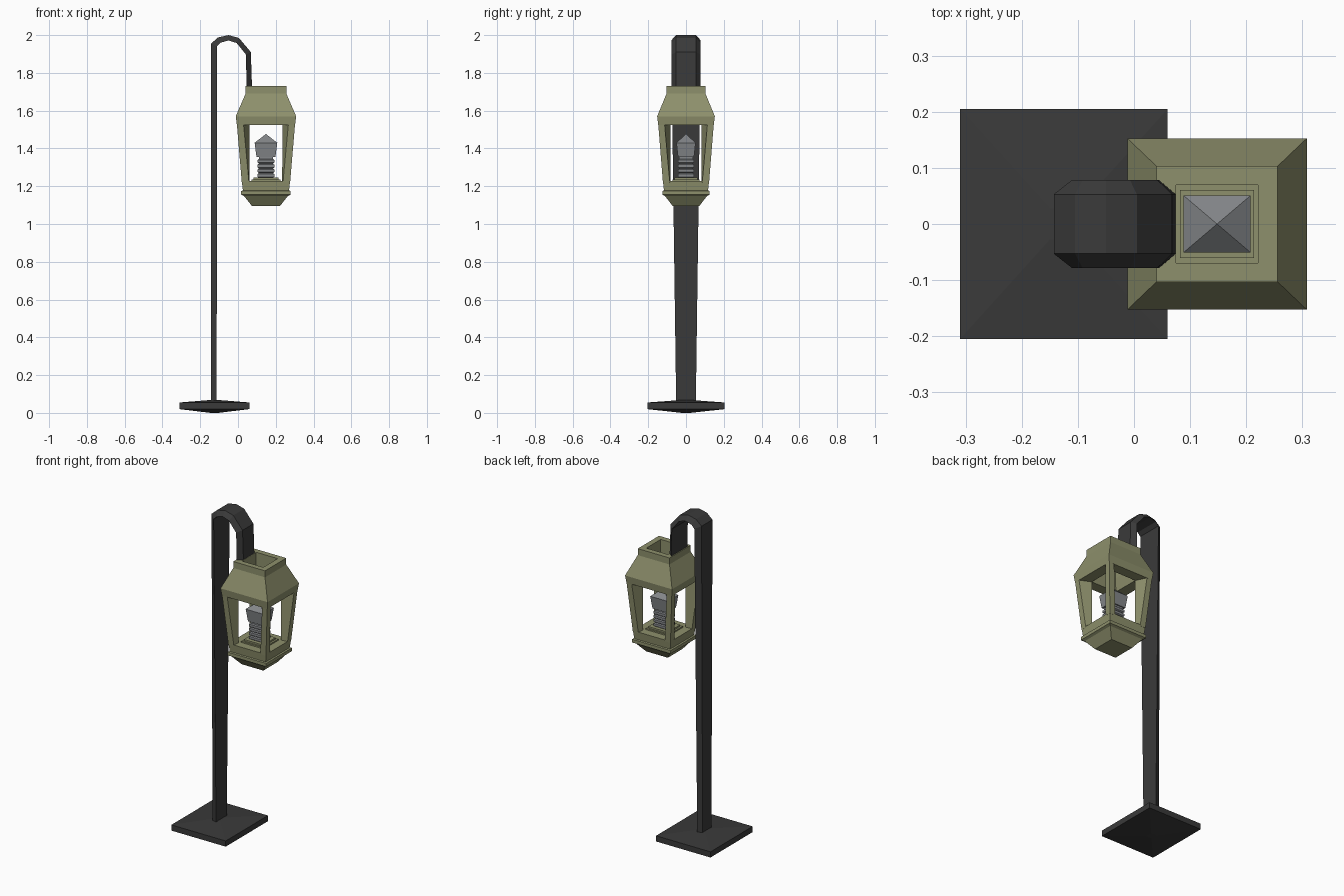
import bpy

if "Cube" in bpy.data.objects:
    bpy.data.objects.remove(bpy.data.objects["Cube"])

def material(name, rgb):
    m = bpy.data.materials.new(name)
    m.diffuse_color = (*rgb, 1)
    m.use_nodes = True
    m.node_tree.nodes["Principled BSDF"].inputs["Base Color"].default_value = m.diffuse_color
    return m

IRON = material("dark_iron", (0.042, 0.042, 0.042))
OLIVE = material("olive_metal", (0.27, 0.28, 0.15))
GREY = material("grey_bulb", (0.23, 0.24, 0.25))

def loft(name, rings, mat, closed=False):
    """Skin a list of equal-sized rings; closed joins last ring to first."""
    n, k = len(rings[0]), len(rings)
    verts = [p for r in rings for p in r]
    faces = []
    for a in range(k if closed else k - 1):
        b = (a + 1) % k
        for i in range(n):
            j = (i + 1) % n
            faces.append((a*n + i, a*n + j, b*n + j, b*n + i))
    if not closed:
        faces.append(tuple(reversed(range(n))))
        faces.append(tuple(range((k - 1)*n, k*n)))
    me = bpy.data.meshes.new(name)
    me.from_pydata(verts, [], faces)
    me.materials.append(mat)
    ob = bpy.data.objects.new(name, me)
    bpy.context.collection.objects.link(ob)
    # consistent outward normals
    import bmesh
    bm = bmesh.new()
    bm.from_mesh(me)
    bmesh.ops.recalc_face_normals(bm, faces=bm.faces)
    bm.to_mesh(me)
    bm.free()
    return ob

def square(name, cx, ratio, profile, mat, closed=False):
    """Four-sided lathe: profile of (half width, height)."""
    rings = [[(cx + sx*r, sy*r*ratio, z) for sx, sy in
              ((-1, -1), (1, -1), (1, 1), (-1, 1))] for r, z in profile]
    return loft(name, rings, mat, closed)

# Foot: square slab with shallow pyramids above and below
square("base", -0.125, 1.108,
       [(0.02, 0.0), (0.185, 0.02), (0.185, 0.055), (0.025, 0.068)], IRON)

# Pole and hooked arm: trapezoid section (outer edge narrower than inner)
path = [  # outer x, z, inner x, z, outer half width, inner half width
    (-0.143, 0.05, -0.113, 0.05, 0.043, 0.052),
    (-0.143, 1.955, -0.111, 1.94, 0.053, 0.078),
    (-0.105, 1.988, -0.092, 1.960, 0.053, 0.078),
    (-0.05, 2.0, -0.05, 1.972, 0.053, 0.078),
    (0.005, 1.985, -0.007, 1.958, 0.053, 0.078),
    (0.068, 1.91, 0.042, 1.897, 0.053, 0.078),
    (0.075, 1.70, 0.046, 1.70, 0.053, 0.078)]
loft("pole_and_arm", [[(ox, -wo, oz), (ox, wo, oz), (ix, wi, iz), (ix, -wi, iz)]
                      for ox, oz, ix, iz, wo, wi in path], IRON)

# Lantern
CX, R = 0.148, 0.955
square("lantern_roof", CX, R,
       [(0.108, 1.73), (0.108, 1.69), (0.160, 1.57), (0.154, 1.525),
        (0.087, 1.525), (0.073, 1.60), (0.073, 1.73)], OLIVE, closed=True)
square("lantern_bottom", CX, R,
       [(0.074, 1.095), (0.116, 1.148), (0.131, 1.155), (0.131, 1.175),
        (0.122, 1.178), (0.128, 1.228)], OLIVE)
square("bulb_plate", CX, 0.92,
       [(0.077, 1.222), (0.077, 1.236), (0.066, 1.236), (0.066, 1.246)], OLIVE)

# Corner posts with splayed inner faces
for sx in (-1, 1):
    for sy in (-1, 1):
        rings = []
        for out, win, inn, z in ((0.128, 0.090, 0.086, 1.22),
                                 (0.154, 0.119, 0.087, 1.53)):
            rings.append([(CX + sx*x, sy*y*R, z) for x, y in
                          ((out, out), (win, out), (inn, inn), (out, win))])
        loft("lantern_post", rings, OLIVE)

# Bulb with ribbed socket
ribs = []
for i in range(4):
    z = 1.245 + i*0.025
    ribs += [(0.038, z), (0.044, z + 0.005), (0.044, z + 0.019), (0.038, z + 0.024)]
square("bulb_socket", CX, 0.95, ribs + [(0.038, 1.358)], GREY)
square("bulb", CX, 0.85,
       [(0.050, 1.354), (0.060, 1.43), (0.0005, 1.476)], GREY)
